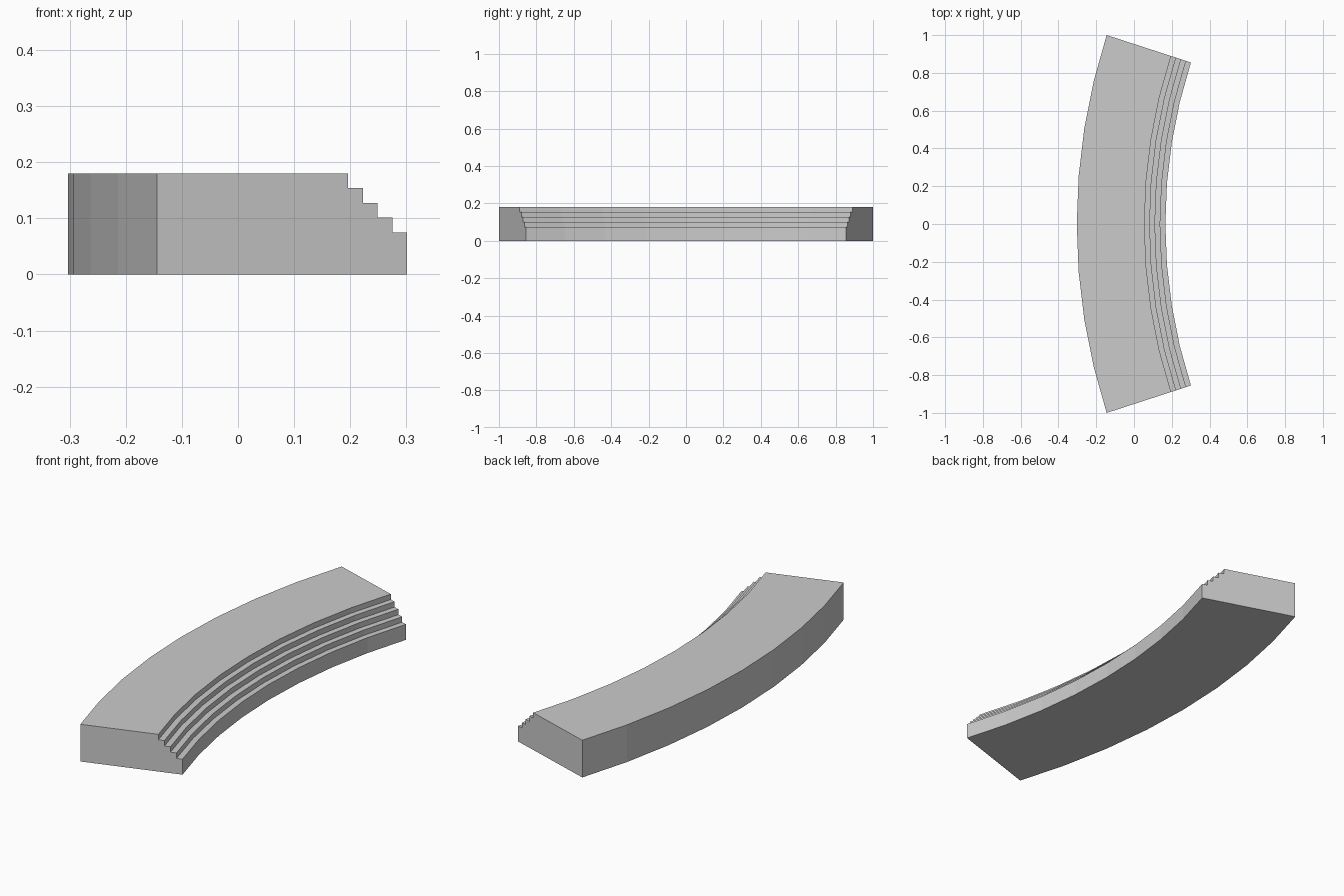
import bpy, bmesh, math

if "Cube" in bpy.data.objects:
    bpy.data.objects.remove(bpy.data.objects["Cube"])

# Arc layout: centre of curvature lies on +x, the wall bulges toward -x
CENTRE_X = 2.933
R_OUT, R_IN = 3.236, 2.767
HALF_ANGLE = math.radians(18)
SEGMENTS = 8
STEPS, TREAD, RISE = 4, 0.0277, 0.0263
BASE_H = 0.075

# Cross-section (radius, height): block with steps down the inner side
profile = [(R_OUT, 0), (R_IN, 0), (R_IN, BASE_H)]
for i in range(1, STEPS + 1):
    r, z = R_IN + i * TREAD, BASE_H + i * RISE
    profile += [(r, z - RISE), (r, z)]
profile.append((R_OUT, BASE_H + STEPS * RISE))

# Sweep the section around the arc
bm = bmesh.new()
rings = []
for s in range(SEGMENTS + 1):
    a = HALF_ANGLE * (2 * s / SEGMENTS - 1)
    rings.append([bm.verts.new((CENTRE_X - r * math.cos(a), r * math.sin(a), z))
                  for r, z in profile])
n = len(profile)
for a, b in zip(rings, rings[1:]):
    for i in range(n):
        j = (i + 1) % n
        bm.faces.new((a[i], a[j], b[j], b[i]))

# End caps
bm.faces.new(rings[0][::-1])
bm.faces.new(rings[-1])
bmesh.ops.recalc_face_normals(bm, faces=bm.faces)

mesh = bpy.data.meshes.new("curved_stepped_platform")
bm.to_mesh(mesh)
bm.free()
obj = bpy.data.objects.new("curved_stepped_platform", mesh)
bpy.context.collection.objects.link(obj)
